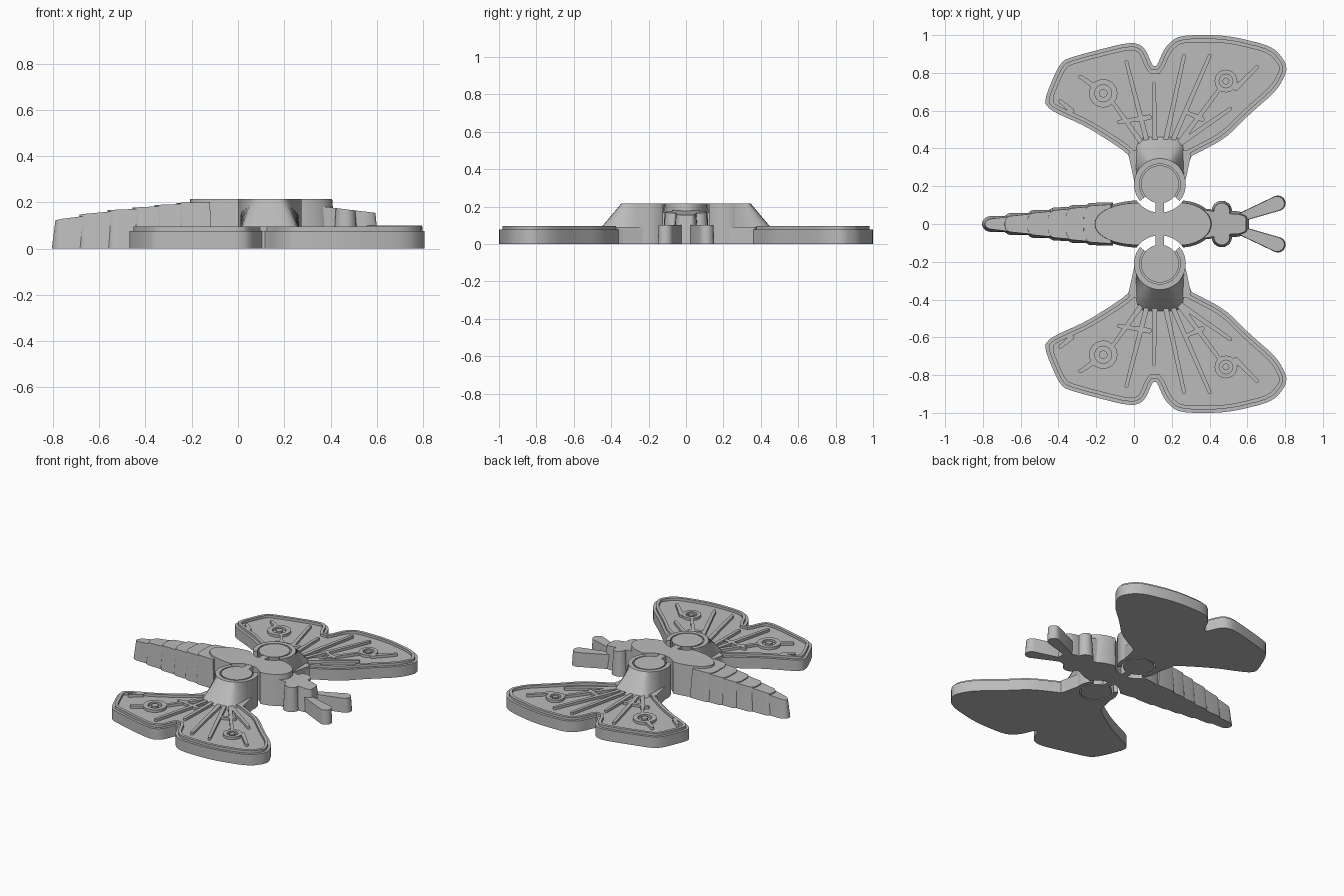
import bpy, bmesh
from math import sin, cos, pi, radians, hypot
from mathutils import Vector

if "Cube" in bpy.data.objects:
    bpy.data.objects.remove(bpy.data.objects["Cube"])

grey = bpy.data.materials.new("plain grey")
grey.use_nodes = True
GREY = (0.5, 0.5, 0.5, 1)
grey.diffuse_color = GREY
grey.node_tree.nodes["Principled BSDF"].inputs["Base Color"].default_value = GREY


def finish(name, bm):
    bmesh.ops.recalc_face_normals(bm, faces=bm.faces)
    mesh = bpy.data.meshes.new(name)
    bm.to_mesh(mesh)
    bm.free()
    mesh.materials.append(grey)
    ob = bpy.data.objects.new(name, mesh)
    bpy.context.collection.objects.link(ob)
    return ob


def arc(cx, cy, r, a0, a1, n=32, ry=None):
    step = radians(a1 - a0) / n
    return [(cx + r * cos(radians(a0) + i * step), cy + (ry or r) * sin(radians(a0) + i * step))
            for i in range(n + 1)]


def circle(cx, cy, r, n=32):
    return arc(cx, cy, r, 0, 360, n)[:-1]


def capsule(a, b, ra, rb, n=8):
    """Round-ended bar from a to b with an end radius at each."""
    ang = (Vector(b) - Vector(a)).angle_signed(Vector((1, 0))) * 180 / pi
    return arc(*a, ra, ang + 90, ang + 270, n) + arc(*b, rb, ang - 90, ang + 90, n)


def rounded(points, passes=2):
    """Corner cutting on an open chain, ends kept."""
    for _ in range(passes):
        new = [points[0]]
        for (ax, ay), (bx, by) in zip(points, points[1:]):
            new += [(ax * .8 + bx * .2, ay * .8 + by * .2), (ax * .2 + bx * .8, ay * .2 + by * .8)]
        points = new + [points[-1]]
    return points


def offset(points, d):
    """Closed clockwise outline moved inward by d."""
    out = []
    for i, p in enumerate(points):
        p, a, b = Vector(p), Vector(points[i - 1]), Vector(points[(i + 1) % len(points)])
        n1 = Vector(((p - a).y, -(p - a).x)).normalized()
        n2 = Vector(((b - p).y, -(b - p).x)).normalized()
        out.append(tuple(p + (n1 + n2) * d / max(0.6, 1 + n1.dot(n2))))
    return out


def prism_bm(outline, z0, z1, draft=0.0, side=1):
    """Upright prism; z1 may depend on x, draft pulls the top inward."""
    bm = bmesh.new()
    base = bm.faces.new([bm.verts.new((x, y * side, z0)) for x, y in outline])
    top = bmesh.ops.extrude_face_region(bm, geom=[base], use_keep_orig=True)["geom"]
    verts = [g for g in top if isinstance(g, bmesh.types.BMVert)]
    mid = Vector((sum(v.co.x for v in verts), sum(v.co.y for v in verts))) / len(verts)
    for v in verts:
        off = v.co.xy - mid
        if draft:
            v.co.xy = mid + off * max(0, 1 - draft / max(hypot(*off), 1e-4))
        v.co.z = z1(v.co.x) if callable(z1) else z1
    return bm, verts


def prism(name, outline, z0, z1, draft=0.0, side=1):
    return finish(name, prism_bm(outline, z0, z1, draft, side)[0])


HX, HY = 0.137, 0.21      # hinge centre
TOP = 0.215               # thorax height
LEDGE, RIM = 0.077, 0.095  # wing heights

# Thorax, scooped out around the hinges
thorax_outline = (arc(0.24, 0, 0.185, -90, 90, 20, ry=0.125) +
                  arc(0.03, 0, 0.255, 90, 270, 20, ry=0.125))
thorax = prism("thorax", thorax_outline, 0, TOP, 0.018)
for side in (1, -1):
    cutter = prism("scoop_cutter", circle(HX, HY, 0.15, 48), -0.1, 0.4, 0, side)
    cutter.hide_render = True
    mod = thorax.modifiers.new("scoop", "BOOLEAN")
    mod.operation, mod.solver, mod.object = "DIFFERENCE", "EXACT", cutter
    bpy.context.view_layer.objects.active = thorax
    bpy.ops.object.modifier_apply(modifier=mod.name)
    bpy.data.objects.remove(cutter)

# Abdomen: overlapping segments that grow toward the thorax
starts = [-0.805, -0.70, -0.58, -0.47, -0.375, -0.28, -0.16]
heights = [0.12, 0.145, 0.165, 0.176, 0.187, 0.197, 0.206]
widths = [0.042, 0.058, 0.074, 0.088, 0.1, 0.112]
for i, w in enumerate(widths):
    x0, x1, h0, h1 = starts[i], starts[i + 1], heights[i], heights[i + 1] - 0.004
    cap = arc(x0 + 0.05, 0, 0.05, 90, 270, 14, ry=w)
    outline = cap + [(x1 + 0.05, -w - 0.002), (x1 + 0.05, w + 0.002)]
    prism(f"abdomen_segment_{i + 1}", outline, 0,
          lambda x: h0 + (h1 - h0) * min(1, max(0, (x - x0) / (x1 - x0))), 0.016)


# Head, eyes and antennae
def head_top(x):
    return 0.178 - 0.12 * (x - 0.40)


head_half = rounded([(0.34, 0.085), (0.43, 0.075), (0.56, 0.068), (0.61, 0.045), (0.61, 0)])
head_outline = head_half[:-1] + [(x, -y) for x, y in reversed(head_half)]
prism("head", head_outline, 0, head_top, 0.017)
for side, label in ((1, "left"), (-1, "right")):
    prism(label + "_eye", circle(0.465, 0.069, 0.054, 24), 0, head_top, 0.012, side)
    prism(label + "_antenna", capsule((0.55, 0.03), (0.762, 0.11), 0.022, 0.041), 0, 0.10, 0.007, side)

# Wing layout
wing_edge = [(-0.02, 0.335)] + rounded([
    (-0.03, 0.365), (-0.07, 0.40), (-0.25, 0.515), (-0.44, 0.60), (-0.48, 0.65), (-0.39, 0.86),
    (-0.31, 0.89), (-0.02, 0.965), (0.055, 0.94), (0.11, 0.81), (0.165, 0.94), (0.24, 1.0),
    (0.49, 1.0), (0.74, 0.94), (0.82, 0.83), (0.76, 0.71), (0.61, 0.58), (0.48, 0.45),
    (0.305, 0.36)]) + [(0.295, 0.335)]
rim_outer, rim_inner = offset(wing_edge, 0.018), offset(wing_edge, 0.038)
veins = [
    ((-0.04, 0.857), (0.07, 0.43)), ((0.105, 0.74), (0.11, 0.43)), ((0.265, 0.89), (0.165, 0.43)),
    ((0.40, 0.89), (0.20, 0.43)), ((0.65, 0.83), (0.54, 0.72)), ((0.45, 0.71), (0.24, 0.43)),
    ((0.51, 0.61), (0.25, 0.43)), ((-0.285, 0.78), (-0.21, 0.73)), ((-0.11, 0.64), (0.04, 0.43)),
    ((-0.39, 0.65), (-0.33, 0.60)), ((-0.08, 0.54), (0.08, 0.565)), ((0.28, 0.59), (0.36, 0.555))]
wing_spots = [("rear", -0.163, 0.692, 0.075), ("front", 0.487, 0.757, 0.06)]

for side, label in ((1, "left"), (-1, "right")):
    # Wing plate with a raised rim, open behind the hinge
    prism(label + "_wing", wing_edge, 0, LEDGE, 0, side)
    prism(label + "_wing_rim", rim_outer[1:-1] + rim_inner[-2:0:-1], 0.07, RIM, 0, side)
    for i, (a, b) in enumerate(veins):
        prism(f"{label}_wing_vein_{i + 1}", capsule(a, b, 0.010, 0.014), 0.07, RIM, 0, side)
    for spot, x, y, r in wing_spots:
        ring = arc(x, y, r, 0, 359.9, 32) + arc(x, y, r * 0.6, 359.9, 0, 32)
        prism(f"{label}_{spot}_wing_spot_ring", ring, 0.07, RIM, 0, side)
        prism(f"{label}_{spot}_wing_spot_dot", circle(x, y, r * 0.3, 16), 0.07, RIM, 0, side)

    # Open hinge socket with an inner collar
    for part, r, z0, z1 in (("socket", 0.108, 0, TOP), ("collar", 0.088, 0.08, 0.135)):
        ring = arc(HX, HY, 0.137, -40, 220, 40) + arc(HX, HY, r, 220, -40, 40)
        prism(f"{label}_hinge_{part}", ring, z0, z1, 0, side)

    # Hinge block: boxy foot that blends up into the round socket
    hollow = arc(HX, HY, 0.12, 180, 0, 40)
    foot = []
    for i in range(41):
        c, s = cos(pi * i / 40), sin(pi * i / 40)
        r = (abs(c / 0.127) ** 7 + abs(s / 0.25) ** 7) ** (-1 / 7)
        foot.append((HX + r * c, HY + r * s))
    bm, top_verts = prism_bm(hollow + foot, 0.08, TOP, 0, side)
    centre = Vector((HX, HY * side))
    for v in top_verts:
        off = v.co.xy - centre
        if off.length > 0.125:
            v.co.xy = centre + off.normalized() * 0.137
    finish(label + "_hinge_block", bm)
    web = hollow + [(0.268, HY), (0.303, 0.37), (0.28, 0.39), (-0.01, 0.39), (-0.03, 0.37), (0.005, HY)]
    prism(label + "_hinge_web", web, 0, RIM - 0.004, 0, side)

    # Hinge pin, waisted in the middle, and the arm to the thorax
    for part, z0, z1 in (("lower", 0, TOP / 2), ("upper", TOP, TOP / 2)):
        prism(f"{label}_hinge_pin_{part}", circle(HX, HY, 0.1, 40), z0, z1, 0.018, side)
    arm = [(0.114, 0.03), (0.16, 0.03), (0.16, 0.16), (0.114, 0.16)]
    prism(label + "_hinge_arm", arm, 0, TOP - 0.002, 0, side)

# Smooth the curved walls, keep hard edges
bpy.ops.object.select_all(action="DESELECT")
for ob in bpy.context.collection.objects:
    if ob.type == "MESH" and ob.data.materials and ob.data.materials[0] == grey:
        ob.select_set(True)
        bpy.context.view_layer.objects.active = ob
bpy.ops.object.shade_smooth_by_angle(angle=radians(30))
